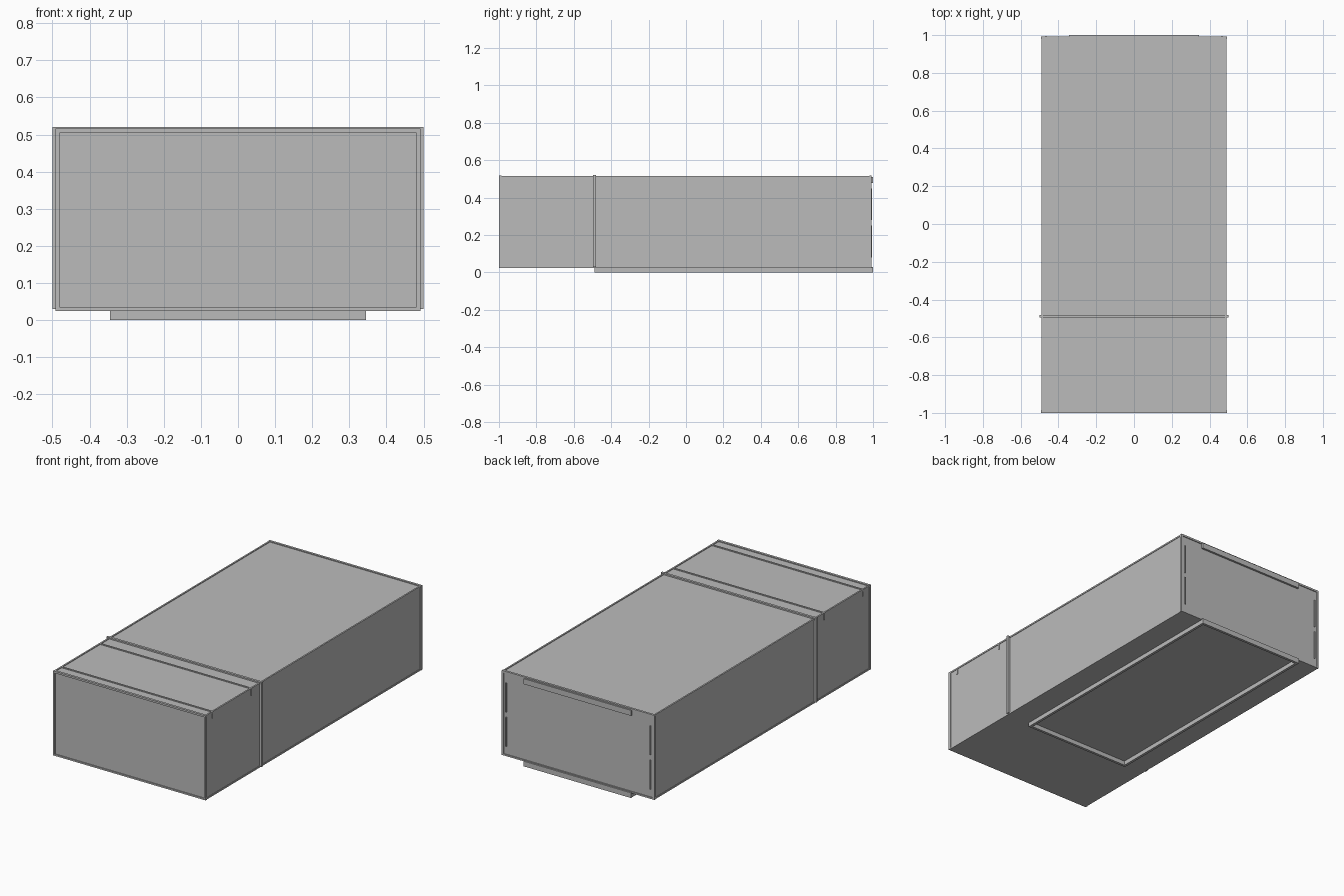
import bpy

cube = bpy.data.objects.get("Cube")
if cube:
    bpy.data.objects.remove(cube, do_unlink=True)

grey = bpy.data.materials.new("plain grey")
grey.use_nodes = True
grey.diffuse_color = (0.5, 0.5, 0.5, 1)
grey.node_tree.nodes["Principled BSDF"].inputs["Base Color"].default_value = (0.5, 0.5, 0.5, 1)


def box(name, x0, x1, y0, y1, z0, z1):
    """Box between two corners."""
    bpy.ops.mesh.primitive_cube_add(size=1, location=((x0 + x1) / 2, (y0 + y1) / 2, (z0 + z1) / 2))
    ob = bpy.context.object
    ob.name = name
    ob.scale = (x1 - x0, y1 - y0, z1 - z0)
    bpy.ops.object.transform_apply(location=False, rotation=False, scale=True)
    ob.data.materials.append(grey)
    return ob


def pair(name, x0, x1, *rest):
    """The same box on both sides."""
    box("left_" + name, x0, x1, *rest)
    box("right_" + name, -x1, -x0, *rest)


BOTTOM, TOP = 0.025, 0.512
FRONT, BACK, SIDE = -0.994, 0.988, 0.487

# Main body
box("body", -SIDE, SIDE, FRONT, BACK, BOTTOM, TOP)

# Edge trim: corner posts, end beams and long rails
for end, y0, y1 in (("front", -1, -0.986), ("back", 0.98, 0.993)):
    pair(end + "_post", 0.48, 0.492, y0, y1, BOTTOM, 0.516)
    box(end + "_top_beam", -0.49, 0.49, y0, y1, 0.506, 0.517)
    box(end + "_bottom_beam", -0.49, 0.49, y0, y1, BOTTOM, 0.034)
pair("top_rail", 0.481, 0.49, -0.99, 0.99, 0.507, 0.516)
pair("bottom_rail", 0.481, 0.49, -0.99, 0.99, BOTTOM, 0.034)

# Raised rib across the top and down both sides
box("rib_top", -0.5, 0.5, -0.496, -0.482, 0.5, 0.52)
pair("rib_side", 0.48, 0.5, -0.496, -0.482, 0.03, 0.52)

# Thin straps on the front section with ends folded down
for label, y in (("front", -0.93), ("rear", -0.575)):
    box(label + "_strap", -0.49, 0.49, y - 0.005, y + 0.005, 0.505, 0.516)
    pair(label + "_strap_end", 0.48, 0.491, y - 0.004, y + 0.004, 0.475, 0.515)

# Shallow rim under the floor
pair("floor_rim_side", 0.33, 0.345, -0.49, 1, 0, 0.03)
box("floor_rim_front", -0.345, 0.345, -0.49, -0.475, 0, 0.03)
box("floor_rim_back", -0.345, 0.345, 0.985, 1, 0, 0.03)

# Back lip and narrow hinge plates
box("back_lip", -0.345, 0.345, 0.98, 1, 0.478, 0.51)
for label, z in (("lower", 0.08), ("upper", 0.28)):
    pair(label + "_hinge_plate", 0.462, 0.468, 0.98, 0.994, z, z + 0.17)
